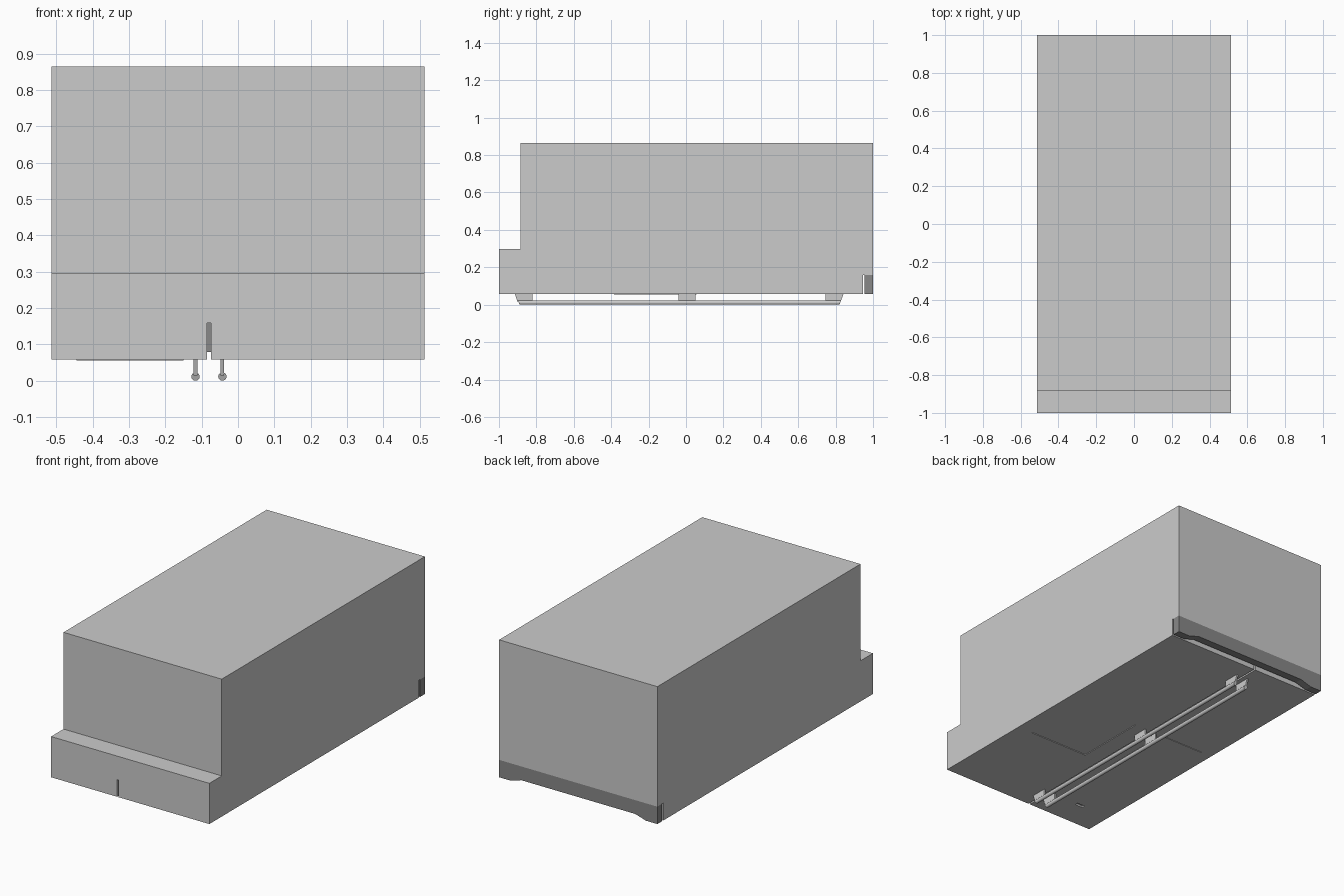
import bpy, bmesh, math
from mathutils import Matrix

if "Cube" in bpy.data.objects:
    bpy.data.objects.remove(bpy.data.objects["Cube"])

W = 0.514       # half width
BASE = 0.058    # underside height
SLOT_X = -0.08  # centre of slot and rails


def finish(name, bm):
    bmesh.ops.recalc_face_normals(bm, faces=bm.faces)
    me = bpy.data.meshes.new(name)
    bm.to_mesh(me)
    bm.free()
    ob = bpy.data.objects.new(name, me)
    bpy.context.collection.objects.link(ob)
    return ob


def prism(name, pts, axis, a, b):
    """Extrude a profile along x (points are y, z) or y (points are x, z)."""
    bm = bmesh.new()
    place = (lambda p: (a, p[0], p[1])) if axis == 'x' else (lambda p: (p[0], a, p[1]))
    face = bm.faces.new([bm.verts.new(place(p)) for p in pts])
    out = bmesh.ops.extrude_face_region(bm, geom=[face])
    vec = (b - a, 0, 0) if axis == 'x' else (0, b - a, 0)
    bmesh.ops.translate(bm, vec=vec, verts=[v for v in out['geom'] if isinstance(v, bmesh.types.BMVert)])
    return finish(name, bm)


def box(name, x0, x1, y0, y1, z0, z1):
    return prism(name, [(y0, z0), (y1, z0), (y1, z1), (y0, z1)], 'x', x0, x1)


def cut(target, cutter):
    cutter.hide_render = True
    mod = target.modifiers.new("cut", 'BOOLEAN')
    mod.operation = 'DIFFERENCE'
    mod.solver = 'EXACT'
    mod.object = cutter
    bpy.context.view_layer.objects.active = target
    bpy.ops.object.modifier_apply(modifier=mod.name)
    bpy.data.objects.remove(cutter)


# Stepped main housing with a rear recess along the bottom edge
body = prism("housing", [(-1, BASE), (0.945, BASE), (0.945, 0.16), (1, 0.16),
                         (1, 0.865), (-0.885, 0.865), (-0.885, 0.297), (-1, 0.297)], 'x', -W, W)

# Lengthwise slot, shallow hatch recess and small button recess underneath
cut(body, box("slot_cutter", SLOT_X - 0.005, SLOT_X + 0.005, -1.1, 0.98, 0, 0.159))
cut(body, box("hatch_cutter", 0.03, 0.42, -0.385, 0.05, 0, BASE + 0.004))
cut(body, box("button_cutter", -0.33, -0.28, -0.84, -0.82, 0, BASE + 0.01))

# Raised plate underneath
box("bottom_plate", -0.445, -0.15, -0.385, 0.055, BASE - 0.003, BASE + 0.002)

# Dark rear skirt, raised in the middle
skirt = prism("rear_skirt", [(-W, BASE), (-0.44, BASE), (-0.37, 0.079), (0.37, 0.079),
                             (0.44, BASE), (W, BASE), (W, 0.16), (-W, 0.16)], 'y', 0.955, 1)
dark = bpy.data.materials.new("dark_grey")
dark.diffuse_color = (0.25, 0.25, 0.25, 1)
dark.use_nodes = True
dark.node_tree.nodes["Principled BSDF"].inputs["Base Color"].default_value = dark.diffuse_color
skirt.data.materials.append(dark)

# Two round rails with slanted ends, each held by three brackets
R = 0.0115
brackets = {
    "front": [(-0.915, BASE), (-0.9, 0.014), (-0.82, 0.014), (-0.82, BASE)],
    "middle": [(-0.04, BASE), (-0.04, 0.014), (0.05, 0.014), (0.05, BASE)],
    "rear": [(0.745, BASE), (0.745, 0.014), (0.826, 0.014), (0.842, BASE)],
}
for side, x in (("left", SLOT_X - 0.037), ("right", SLOT_X + 0.037)):
    bm = bmesh.new()
    bmesh.ops.create_cone(bm, cap_ends=True, segments=16, radius1=R, radius2=R, depth=1.71,
                          matrix=Matrix.Translation((x, -0.035, R)) @ Matrix.Rotation(math.pi / 2, 4, 'X'))
    for v in bm.verts:
        v.co.y += math.copysign(0.4 * v.co.z, v.co.y)
    rail = finish(side + "_rail", bm)
    bpy.context.view_layer.objects.active = rail
    rail.select_set(True)
    bpy.ops.object.shade_smooth_by_angle(angle=math.radians(30))
    rail.select_set(False)
    for place, pts in brackets.items():
        prism(f"{side}_{place}_bracket", pts, 'x', x - 0.005, x + 0.005)
